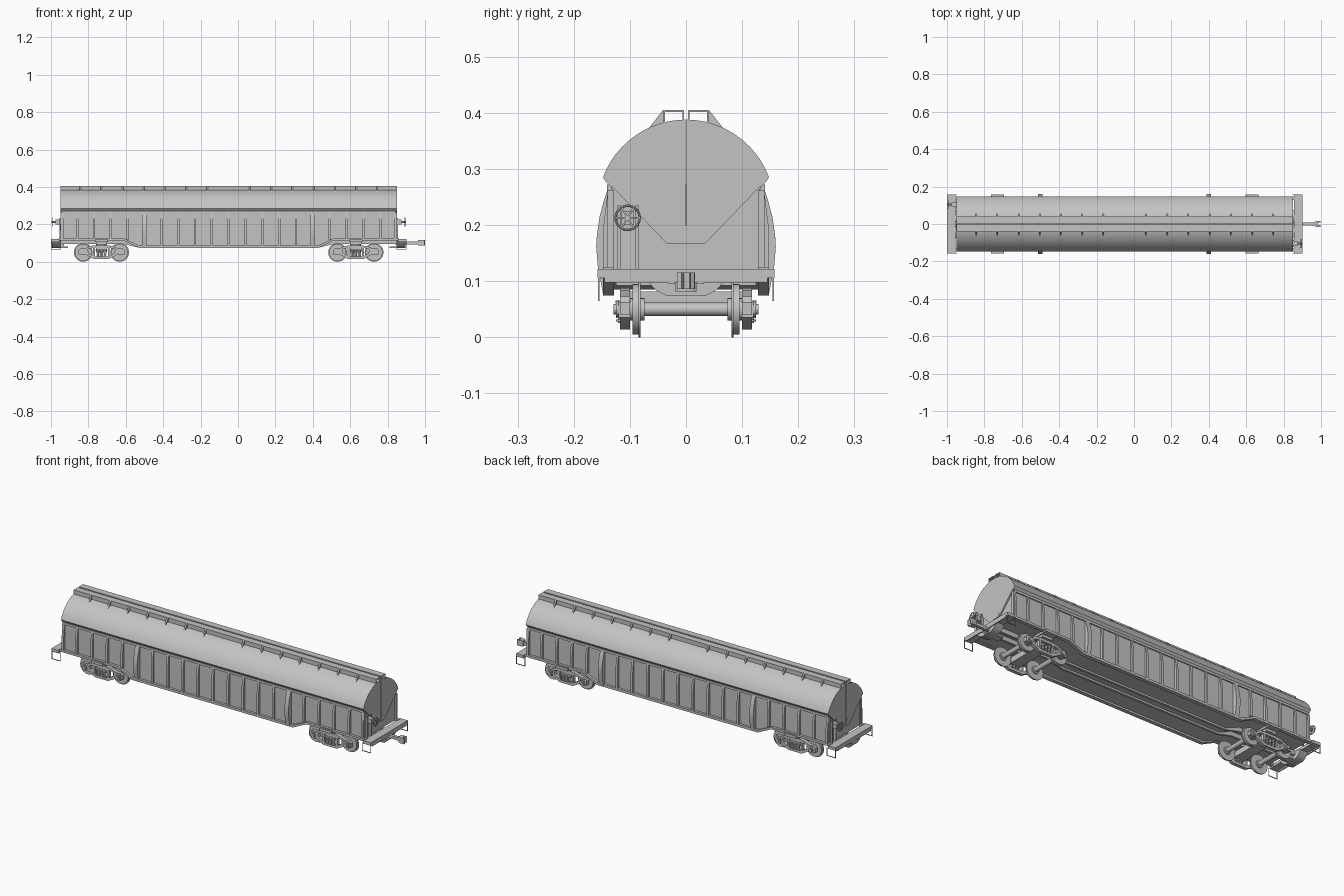
import bpy, bmesh, math
from mathutils import Vector

if "Cube" in bpy.data.objects:
    bpy.data.objects.remove(bpy.data.objects["Cube"])

CX = -0.05          # body centre along x (a coupler sticks out on one end only)
grey = bpy.data.materials.new("wagon grey")
grey.diffuse_color = (0.55, 0.55, 0.55, 1)
grey.use_nodes = True
grey.node_tree.nodes["Principled BSDF"].inputs["Base Color"].default_value = grey.diffuse_color
parts = {}


def prism(part, pts, axis, lo, hi):
    """Extrude a 2D outline along x (outline y,z), y (outline x,z) or z (outline x,y)."""
    bm = parts.setdefault(part, bmesh.new())
    put = {'x': lambda t, u, v: (t, u, v), 'y': lambda t, u, v: (u, t, v),
           'z': lambda t, u, v: (u, v, t)}[axis]
    a = [bm.verts.new(put(lo, *p)) for p in pts]
    b = [bm.verts.new(put(hi, *p)) for p in pts]
    bm.faces.new(a)
    bm.faces.new(b[::-1])
    for i in range(len(a)):
        j = (i + 1) % len(a)
        bm.faces.new((a[i], b[i], b[j], a[j]))


def box(part, x0, x1, y0, y1, z0, z1):
    prism(part, [(y0, z0), (y1, z0), (y1, z1), (y0, z1)], 'x', x0, x1)


def cyl(part, u, v, r, axis, lo, hi, n=24):
    prism(part, [(u + r * math.cos(2 * math.pi * i / n), v + r * math.sin(2 * math.pi * i / n))
                 for i in range(n)], axis, lo, hi)


def both(half):
    """Mirror a half outline (d, z) about the body centre."""
    return [(CX + d, z) for d, z in half] + [(CX - d, z) for d, z in half[::-1]]


# hopper-like body with a dropped middle section
body = [(0.892, 0.272), (0.892, 0.118), (0.56, 0.118), (0.48, 0.085)]
prism("body", both(body), 'y', -0.135, 0.135)

# longitudinal frame bars that follow the dropped floor
rail = [(0.48, 0.088), (0.56, 0.125), (0.91, 0.125), (0.91, 0.113), (0.56, 0.113), (0.48, 0.075)]
sill = [(0.48, 0.09), (0.56, 0.12), (0.95, 0.12), (0.95, 0.095), (0.56, 0.095), (0.48, 0.075)]


def bar(part, half, y0, y1):
    n = len(half) // 2
    top, bottom = half[:n], half[n:]
    outline = [(CX - d, z) for d, z in top[::-1]] + [(CX + d, z) for d, z in top]
    outline += [(CX + d, z) for d, z in bottom] + [(CX - d, z) for d, z in bottom[::-1]]
    prism(part, outline, 'y', y0, y1)


for s in (-1, 1):
    y = lambda a, b: sorted((s * a, s * b))
    bar("side_sill", rail, *y(0.128, 0.148))
    bar("centre_sill", sill, *y(0.02, 0.032))
    box("top_rail", CX - 0.895, CX + 0.895, *y(0.133, 0.141), 0.26, 0.272)
    # vertical side ribs; two are large and barrel shaped
    for k in range(21):
        d = (k - 10) * 0.09
        d = max(-0.89, min(0.89, d))
        if k in (5, 15):
            curve = [(0.138, 0.268), (0.146, 0.245), (0.154, 0.215), (0.159, 0.18), (0.16, 0.16),
                     (0.157, 0.125), (0.148, 0.078), (0.13, 0.078), (0.13, 0.268)]
            prism("barrel_rib", [(s * a, b) for a, b in curve], 'x', CX + d - 0.012, CX + d + 0.012)
        else:
            base = 0.085 if abs(d) < 0.47 else 0.12
            prism("side_rib", [(s * 0.13, 0.264), (s * 0.139, 0.264), (s * 0.147, 0.2),
                               (s * 0.147, base), (s * 0.13, base)],
                  'x', CX + d - 0.006, CX + d + 0.006)

# curved roof in two halves, with a V-shaped plate at each end
R, ZC = 0.158, 0.23
amax = math.asin(0.148 / R)
arc = [(max(0.0012, R * math.sin(amax * i / 12)), ZC + R * math.cos(amax * i / 12)) for i in range(13)]
for s in (-1, 1):
    shell = arc + [(0.144, 0.279), (0.134, 0.268), (0.0012, 0.268)]
    prism("roof", [(s * a, b) for a, b in shell], 'x', CX - 0.899, CX + 0.899)
    plate = arc + [(0.034, 0.167), (0.0012, 0.167)]
    for e in (-1, 1):
        prism("roof_end_plate", [(s * a, b) for a, b in plate], 'x',
              *sorted((CX + e * 0.885, CX + e * 0.9)))
    # hollow ridge channel along the roof
    y = lambda a, b: sorted((s * a, s * b))
    box("ridge_channel", CX - 0.9, CX + 0.9, *y(0.004, 0.04), 0.402, 0.405)
    box("ridge_channel", CX - 0.9, CX + 0.9, *y(0.004, 0.006), 0.38, 0.403)
    box("ridge_channel", CX - 0.9, CX + 0.9, *y(0.0375, 0.04), 0.378, 0.403)
    # slanted roof brackets
    for k in range(-7, 8):
        if k:
            x = CX + k * 0.1135
            prism("roof_bracket", [(s * 0.039, 0.405), (s * 0.042, 0.404), (s * 0.072, 0.365),
                                   (s * 0.06, 0.365), (s * 0.039, 0.38)], 'x', x - 0.004, x + 0.004)

# both wagon ends, the second turned half a revolution
for e in (-1, 1):
    def ebox(part, d0, d1, y0, y1, z0, z1):
        box(part, *sorted((CX + e * d0, CX + e * d1)), *sorted((e * y0, e * y1)), z0, z1)

    def eprism(part, pts, d0, d1):
        prism(part, [(e * a, b) for a, b in pts], 'x', *sorted((CX + e * d0, CX + e * d1)))

    ebox("headstock", 0.905, 0.95, -0.158, 0.158, 0.106, 0.122)
    ebox("headstock", 0.945, 0.95, -0.145, 0.145, 0.098, 0.108)
    for s in (-1, 1):
        eprism("draft_pocket", [(s * 0.018, 0.12), (s * 0.075, 0.108), (s * 0.055, 0.085),
                                (s * 0.035, 0.074), (s * 0.018, 0.074)], 0.9, 0.945)
        ebox("end_post", 0.888, 0.9, s * 0.128, s * 0.14, 0.12, 0.262)
        # wire step below each corner
        for a, b in ((0.897, 0.9), (0.947, 0.95)):
            ebox("corner_step", a, b, s * 0.154, s * 0.157, 0.065, 0.11)
        ebox("corner_step", 0.897, 0.95, s * 0.154, s * 0.157, 0.065, 0.068)
    ebox("draft_pocket", 0.86, 0.945, -0.02, 0.02, 0.075, 0.082)
    # hooked flap at the foot of the roof seam
    eprism("seam_flap", [(-0.001, 0.2), (0.025, 0.195), (0.036, 0.186), (0.038, 0.176),
                         (0.03, 0.167), (-0.001, 0.167)], 0.898, 0.902)
    # hand brake: post, shaft, rim and spokes
    ebox("brake_post", 0.885, 0.905, -0.122, -0.116, 0.12, 0.235)
    ebox("brake_post", 0.885, 0.905, -0.09, -0.084, 0.12, 0.235)
    ebox("brake_box", 0.892, 0.925, -0.115, -0.093, 0.2, 0.225)
    cyl("brake_shaft", e * -0.104, 0.213, 0.005, 'x', *sorted((CX + e * 0.89, CX + e * 0.947)), 12)
    bpy.ops.mesh.primitive_torus_add(major_radius=0.0215, minor_radius=0.0022, major_segments=28,
                                     minor_segments=8, location=(CX + e * 0.943, e * -0.104, 0.213),
                                     rotation=(0, math.pi / 2, 0))
    bpy.context.object.name = "brake_wheel_rim"
    for k in range(6):
        t = k * math.pi / 3
        u, v = Vector((math.cos(t), math.sin(t))), Vector((-math.sin(t), math.cos(t))) * 0.0015
        c = Vector((-0.104, 0.213))
        eprism("brake_spoke", [c + v, c + u * 0.021 + v, c + u * 0.021 - v, c - v], 0.941, 0.945)

# couplers: short socket at one end, long knuckle coupler at the other
box("coupler", -0.998, -0.93, -0.014, 0.014, 0.08, 0.108)
box("coupler", 0.84, 0.975, -0.008, 0.008, 0.092, 0.108)
prism("coupler_head", [(0.962, -0.01), (0.975, -0.016), (0.998, -0.016), (1.0, -0.008),
                       (0.984, -0.004), (0.984, 0.006), (1.0, 0.008), (0.996, 0.015),
                       (0.975, 0.016), (0.962, 0.01)], 'z', 0.086, 0.116)

# bogies
for bx in (CX - 0.68, CX + 0.68):
    box("bolster", bx - 0.03, bx + 0.03, -0.115, 0.115, 0.052, 0.082)
    cyl("pivot", bx, 0, 0.028, 'z', 0.08, 0.118)
    box("body_bolster", bx - 0.035, bx + 0.035, -0.157, 0.157, 0.106, 0.12)
    for s in (-1, 1):
        y = lambda a, b: sorted((s * a, s * b))
        fy = y(0.1, 0.118)
        box("side_bearer", bx - 0.03, bx + 0.03, *y(0.06, 0.125), 0.092, 0.108)
        top = [(0.03, 0.088), (0.06, 0.084), (0.085, 0.073), (0.112, 0.073), (0.122, 0.062),
               (0.122, 0.04), (0.112, 0.04), (0.108, 0.062), (0.088, 0.062), (0.055, 0.072),
               (0.03, 0.074)]
        prism("bogie_frame", [(bx + a, b) for a, b in top] + [(bx - a, b) for a, b in top[::-1]],
              'y', *fy)
        low = [(0.09, 0.064), (0.084, 0.038), (0.04, 0.014)]
        high = [(0.038, 0.028), (0.068, 0.046), (0.074, 0.068)]
        prism("bogie_frame", [(bx - a, b) for a, b in low] + [(bx + a, b) for a, b in low[::-1]]
              + [(bx + a, b) for a, b in high[::-1]] + [(bx - a, b) for a, b in high], 'y', *fy)
        for m in (-1, 1):
            box("frame_column", *sorted((bx + m * 0.034, bx + m * 0.044)), *fy, 0.02, 0.078)
            wx = bx + m * 0.0975
            # stepped wheel, axle box and bearing cap
            cyl("wheel", wx, 0.05, 0.05, 'y', *y(0.081, 0.085), 32)
            cyl("wheel", wx, 0.05, 0.045, 'y', *y(0.085, 0.095), 32)
            cyl("wheel_hub", wx, 0.05, 0.02, 'y', *y(0.074, 0.1), 20)
            box("axle_box", wx - 0.015, wx + 0.015, *y(0.099, 0.12), 0.035, 0.066)
            cyl("bearing_cap", wx, 0.05, 0.014, 'y', *y(0.118, 0.125), 16)
            cyl("bearing_cap", wx, 0.05, 0.009, 'y', *y(0.125, 0.129), 12)
        # coil springs as stacked rings
        for k in (-1, 0, 1):
            for i in range(5):
                z = 0.028 + i * 0.0065
                cyl("spring", bx + k * 0.019, s * 0.116, 0.0085, 'z', z, z + 0.0042, 12)
            cyl("spring", bx + k * 0.019, s * 0.116, 0.0055, 'z', 0.026, 0.062, 10)
        box("spring_cap", bx - 0.032, bx + 0.032, *y(0.1, 0.126), 0.06, 0.066)
    for m in (-1, 1):
        cyl("axle", bx + m * 0.0975, 0.05, 0.012, 'y', -0.1, 0.1, 16)

# turn the collected parts into objects, smooth with sharp edges kept
for name, bm in parts.items():
    bmesh.ops.recalc_face_normals(bm, faces=bm.faces[:])
    me = bpy.data.meshes.new(name)
    bm.to_mesh(me)
    bm.free()
    bpy.context.collection.objects.link(bpy.data.objects.new(name, me))
for ob in list(bpy.data.objects):
    ob.data.materials.clear()
    ob.data.materials.append(grey)
    bpy.ops.object.select_all(action='DESELECT')
    ob.select_set(True)
    bpy.context.view_layer.objects.active = ob
    bpy.ops.object.shade_smooth_by_angle(angle=math.radians(30))
